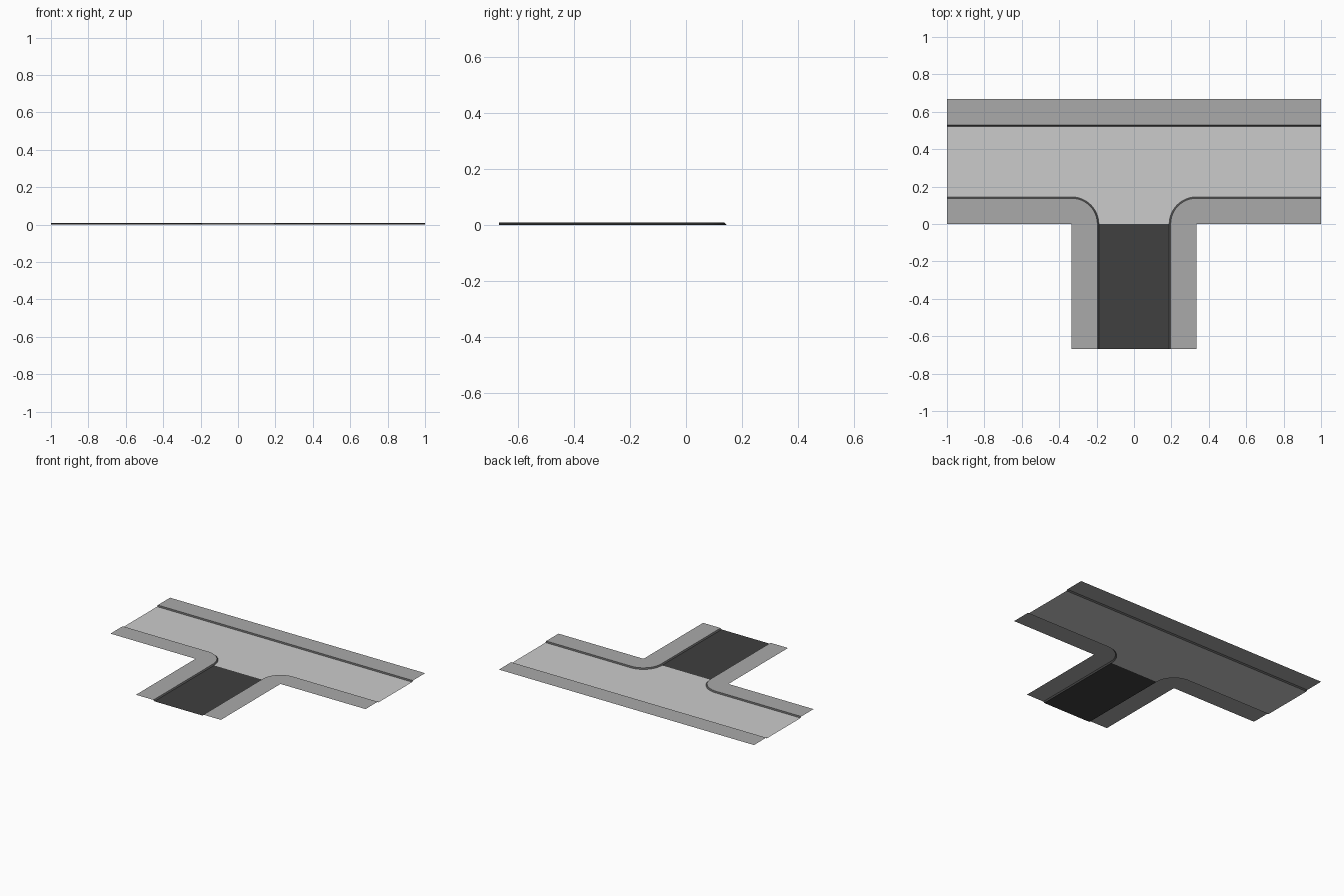
import bpy, bmesh
from math import sin, cos, pi

if "Cube" in bpy.data.objects:
    bpy.data.objects.remove(bpy.data.objects["Cube"])

END, SIDE, CORNER = 1.0, 0.667, 0.333   # half length, half depth, corner centre x
WALK, ROAD, H = 0.137, 0.145, 0.008     # walk edge, road edge, walk height
SEGS = 12


def material(name, v):
    m = bpy.data.materials.new(name)
    m.diffuse_color = (v, v, v, 1)
    m.use_nodes = True
    m.node_tree.nodes["Principled BSDF"].inputs["Base Color"].default_value = m.diffuse_color
    return m


def arc(d, z):
    return [(-CORNER + d * sin(i * pi / 2 / SEGS), d * cos(i * pi / 2 / SEGS), z)
            for i in range(SEGS + 1)]


def corner_path(d, z):
    return [(-END, d, z)] + arc(d, z) + [(-CORNER + d, -SIDE, z)]


def build(name, faces, mat):
    # half of the part from polygons, mirrored across x = 0
    bm = bmesh.new()
    for pts in faces:
        bm.faces.new([bm.verts.new(p) for p in pts])
    bmesh.ops.remove_doubles(bm, verts=bm.verts, dist=1e-5)
    for f in bm.faces:
        f.normal_update()
        if f.normal.z < 0:
            f.normal_flip()
    me = bpy.data.meshes.new(name)
    bm.to_mesh(me)
    bm.free()
    ob = bpy.data.objects.new(name, me)
    bpy.context.collection.objects.link(ob)
    if mat:
        me.materials.append(mat)
    mod = ob.modifiers.new("mirror", 'MIRROR')
    mod.merge_threshold = 0.0005
    return ob


def strip(a, b):
    # quads between two paths, collapsing to triangles at the corner centre
    out = []
    for i in range(len(a) - 1):
        q = [a[i], a[i + 1], b[i + 1], b[i]]
        out.append(list(dict.fromkeys(q)))
    return out


walk_mat = material("paving", 0.4)
curb_mat = material("curb_stone", 0.1)
asphalt = material("dark_asphalt", 0.05)

# main road, with the rounded mouth of the side road
build("main_road", [[(0, 0, 0)] + arc(ROAD, 0)[::-1] +
                    [(-END, ROAD, 0), (-END, SIDE - ROAD, 0), (0, SIDE - ROAD, 0)]], None)
# side road
x = -CORNER + ROAD
build("side_road", [[(x, -SIDE, 0), (0, -SIDE, 0), (0, 0, 0), (x, 0, 0)]], asphalt)
# raised pavements and their sloped curbs
inner = corner_path(WALK, H)
build("corner_pavement", strip(corner_path(0, H), inner), walk_mat)
build("corner_curb", strip(inner, corner_path(ROAD, 0)), curb_mat)


def far(d, z):
    return [(-END, SIDE - d, z), (0, SIDE - d, z)]


build("far_pavement", strip(far(0, H), far(WALK, H)), walk_mat)
build("far_curb", strip(far(WALK, H), far(ROAD, 0)), curb_mat)
